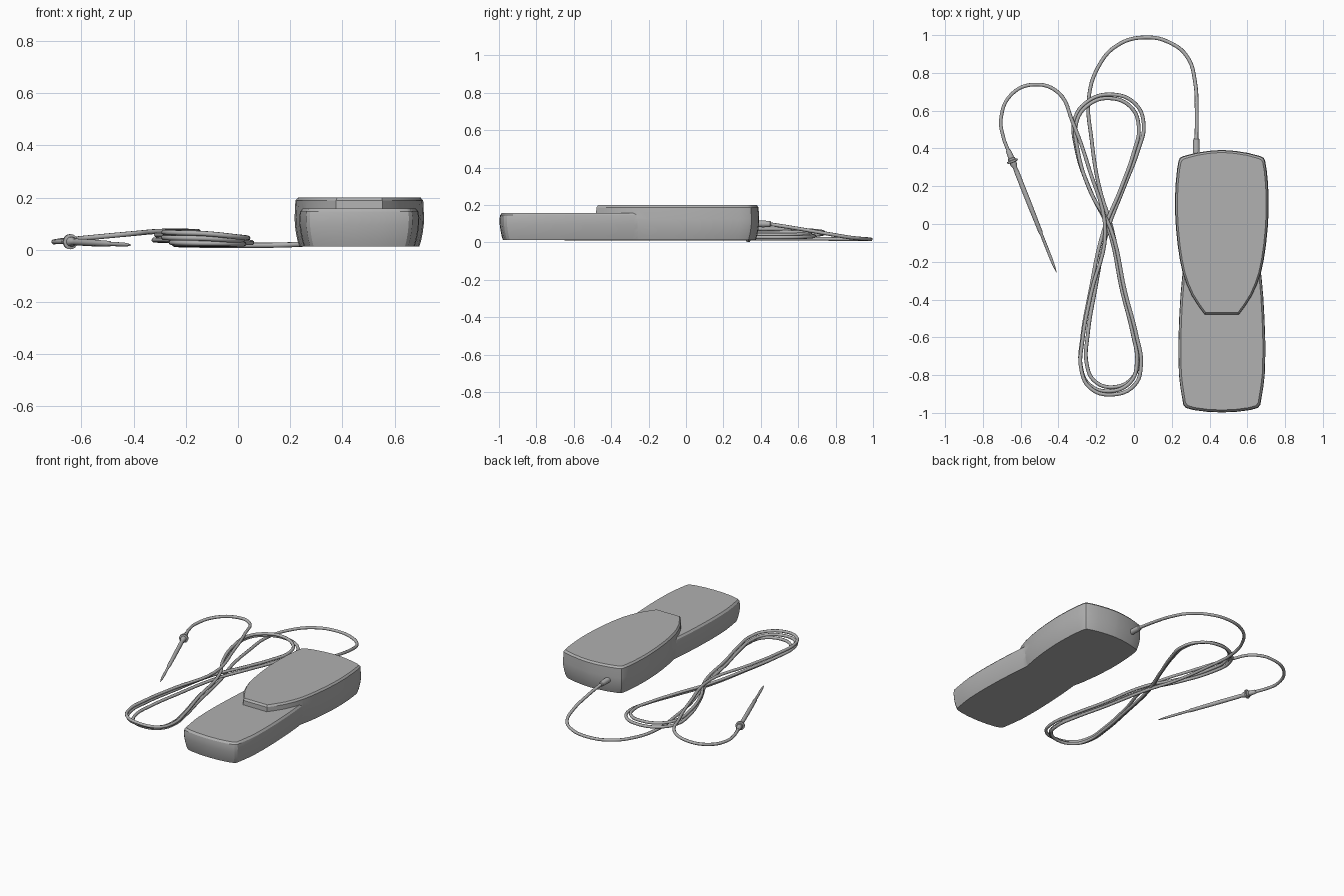
import bpy, bmesh
from math import cos, sin, tau
from mathutils import Vector

if "Cube" in bpy.data.objects:
    bpy.data.objects.remove(bpy.data.objects["Cube"])

CX = 0.465  # centre line of the meter body
grey = bpy.data.materials.new("dark_grey")
grey.diffuse_color = (.44, .44, .44, 1)
grey.use_nodes = True
grey.node_tree.nodes["Principled BSDF"].inputs["Base Color"].default_value = grey.diffuse_color


def smooth(ob, angle=0.5):
    bpy.ops.object.select_all(action='DESELECT')
    ob.select_set(True)
    bpy.context.view_layer.objects.active = ob
    bpy.ops.object.shade_smooth_by_angle(angle=angle)


def add(name, bm):
    bmesh.ops.recalc_face_normals(bm, faces=bm.faces)
    me = bpy.data.meshes.new(name)
    bm.to_mesh(me)
    bm.free()
    me.materials.append(grey)
    ob = bpy.data.objects.new(name, me)
    bpy.context.collection.objects.link(ob)
    smooth(ob)
    return ob


def skin(bm, rings):
    """Bridge equal rings of points and cap both ends."""
    vs = [[bm.verts.new(p) for p in r] for r in rings]
    n = len(vs[0])
    for a, b in zip(vs, vs[1:]):
        for i in range(n):
            j = (i + 1) % n
            bm.faces.new((a[i], a[j], b[j], b[i]))
    bm.faces.new(vs[0])
    bm.faces.new(vs[-1])


def shell(name, half, z0, z1):
    """Mirrored outline lofted upward with bulging walls and a bevelled top."""
    outline = half + [(-x, y) for x, y in reversed(half)]
    hw = max(x for x, y in half)
    ys = [y for x, y in half]
    cy, hl = (max(ys) + min(ys)) / 2, (max(ys) - min(ys)) / 2
    levels = [(z0, .018), (.035, .011), (.065, .005), (.095, .001), (.125, 0),
              (z1 - .012, .003), (z1, .013)]
    bm = bmesh.new()
    skin(bm, [[(CX + x * (1 - d / hw), cy + (y - cy) * (1 - d / hl), z)
               for x, y in outline] for z, d in levels])
    return add(name, bm)


# Meter body: wide head with a wedge end, united with the narrower grip
body = shell("meter_body", [
    (.09, -.482), (.125, -.435), (.16, -.38), (.187, -.32), (.207, -.26), (.222, -.19),
    (.234, -.11), (.243, -.02), (.248, .07), (.248, .14), (.244, .22), (.237, .29),
    (.229, .335), (.222, .35), (.205, .359), (.14, .376), (.07, .387), (.015, .391)],
    .012, .2)
grip = shell("meter_grip", [
    (.015, -.997), (.08, -.994), (.15, -.985), (.19, -.974), (.204, -.958), (.212, -.91),
    (.22, -.86), (.227, -.8), (.23, -.7), (.23, -.62), (.226, -.5), (.219, -.38),
    (.21, -.28), (.2, -.2), (.19, -.05)], .012, .158)
union = body.modifiers.new("join_grip", 'BOOLEAN')
union.operation, union.object, union.solver = 'UNION', grip, 'EXACT'
bpy.context.view_layer.objects.active = body
bpy.ops.object.modifier_apply(modifier=union.name)
bpy.data.objects.remove(grip)
smooth(body)


def lathe(name, start, end, profile, sides=20):
    """Turned part: profile of (distance, radius) along start-end."""
    a, b = Vector(start), Vector(end)
    d = (b - a).normalized()
    u = d.cross(Vector((0, 0, 1))).normalized()
    v = d.cross(u)
    bm = bmesh.new()
    skin(bm, [[a + d * t + (u * cos(tau * i / sides) + v * sin(tau * i / sides)) * r
               for i in range(sides)] for t, r in profile])
    return add(name, bm)


# Strain relief where the lead leaves the head
lathe("strain_relief", (.33, .365, .1), (.33, .46, .098),
      [(0, .018), (.05, .018), (.084, .016), (.09, .011)])

# Probe: collar, flange, handle and needle in one turned piece
lathe("probe", (-.667, .392, .032), (-.41, -.257, .018),
      [(0, .011), (.01, .014), (.045, .016), (.047, .02), (.057, .02), (.059, .029),
       (.069, .029), (.071, .018), (.085, .018), (.1, .011), (.13, .013), (.3, .013),
       (.47, .011), (.478, .008), (.62, .008), (.66, .006), (.698, .001)])

# Lead: leaves the head, winds a figure of eight, then runs to the probe
lead_in = [(.33, .44, .099), (.332, .58, .077), (.322, .76, .046), (.285, .88, .026),
           (.2, .955, .019), (.06, .988, .017), (-.09, .945, .017), (-.19, .83, .018),
           (-.24, .66, .02), (-.225, .45, .02), (-.185, .2, .02)]
lead_out = [(-.24, .3, .071), (-.325, .54, .069), (-.4, .695, .062), (-.53, .738, .05),
            (-.65, .685, .038), (-.704, .56, .03), (-.692, .46, .031), (-.665, .387, .032)]
bottom = [(-.125, -.02), (-.05, -.36), (.005, -.58), (.027, -.73), (-.005, -.835),
          (-.12, -.885), (-.225, -.85), (-.268, -.76), (-.262, -.6), (-.22, -.36), (-.15, -.04)]
top = [(-.06, .19), (.015, .39), (.043, .52), (0, .63), (-.13, .68),
       (-.25, .64), (-.312, .55), (-.305, .4), (-.23, .17)]


def turn(pts, shift, k):
    """Spread and shift one loop slightly so the strands lie apart."""
    return [(shift - .12 + (x + .12) * (1 + k), y * (1 + k * .3)) for x, y in pts]


coil = (turn(bottom, .006, -.08) + turn(top, .004, .03) + turn(bottom, -.012, 0)
        + turn(top, -.006, -.07) + turn(bottom, 0, .07))
coil = [(x, y, .02 + (.05 - .11 * max(0, x + .15)) * i / len(coil))
        for i, (x, y) in enumerate(coil)]
path = lead_in + coil + lead_out

cu = bpy.data.curves.new("probe_lead", 'CURVE')
cu.dimensions = '3D'
cu.bevel_depth, cu.bevel_resolution, cu.resolution_u = .01, 2, 6
cu.use_fill_caps = True
cu.materials.append(grey)
sp = cu.splines.new('BEZIER')
sp.bezier_points.add(len(path) - 1)
for bp, p in zip(sp.bezier_points, path):
    bp.co = p
    bp.handle_left_type = bp.handle_right_type = 'AUTO'
sp.use_smooth = True
bpy.context.collection.objects.link(bpy.data.objects.new("probe_lead", cu))
